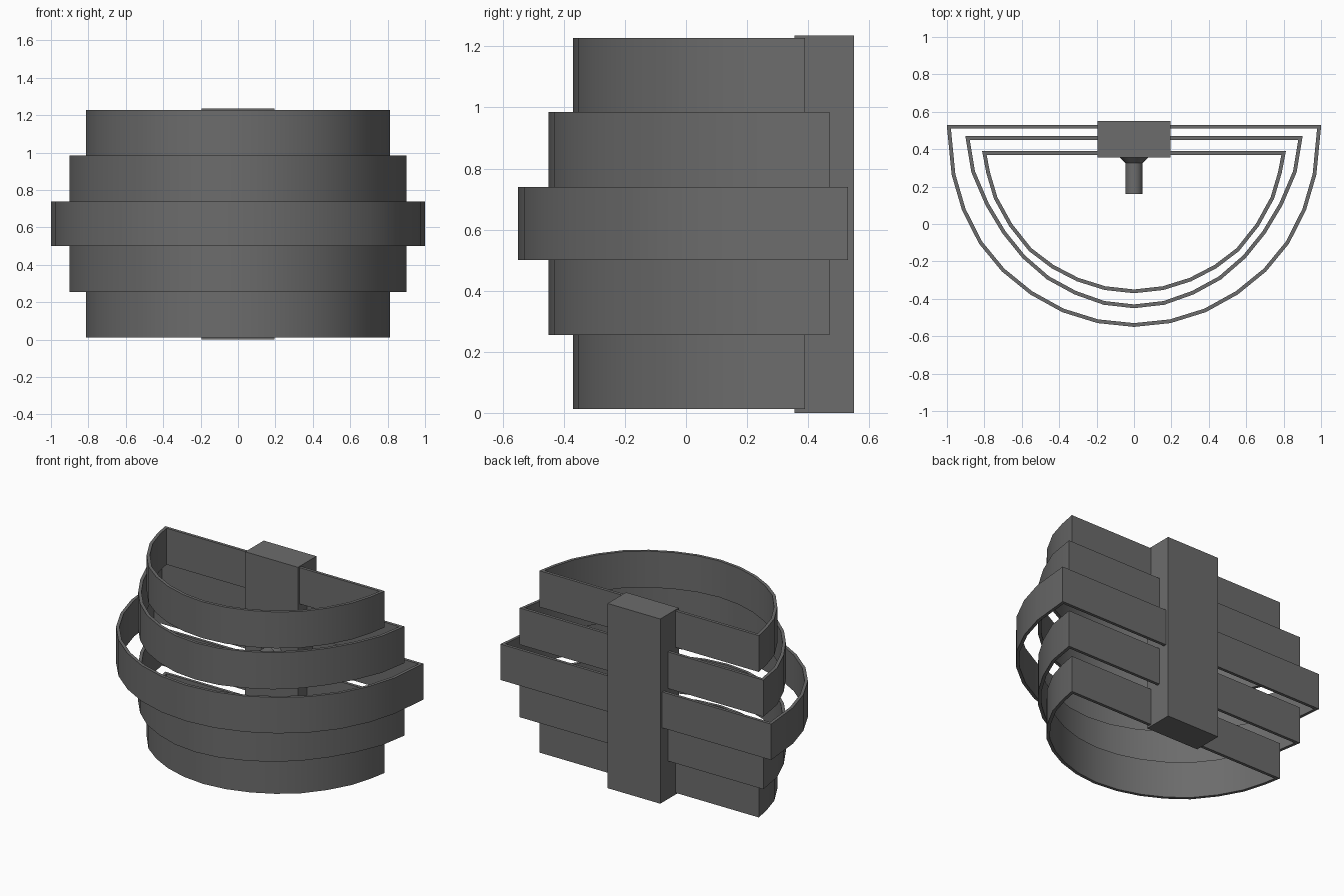
import bpy, bmesh, math
from mathutils import Vector

if "Cube" in bpy.data.objects:
    bpy.data.objects.remove(bpy.data.objects["Cube"])

mat = bpy.data.materials.new("dark grey metal")
mat.diffuse_color = (0.15, 0.15, 0.15, 1)
mat.use_nodes = True
mat.node_tree.nodes["Principled BSDF"].inputs["Base Color"].default_value = mat.diffuse_color
T = 0.01  # half the sheet thickness

# Right half of each D-shaped band's centreline, from front middle to back corner
INNER = [(0, -.36), (.155, -.343), (.302, -.297), (.435, -.228), (.555, -.137),
         (.66, -.005), (.74, .14), (.78, .275), (.80, .38)]
MIDDLE = [(0, -.44), (.16, -.422), (.315, -.367), (.46, -.288), (.59, -.175),
          (.695, -.045), (.785, .105), (.86, .28), (.89, .46)]
OUTER = [(0, -.54), (.193, -.52), (.38, -.462), (.55, -.368), (.70, -.246),
         (.82, -.1), (.91, .077), (.965, .265), (.99, .52)]


def finish(name, bm, smooth):
    bmesh.ops.recalc_face_normals(bm, faces=bm.faces)
    me = bpy.data.meshes.new(name)
    bm.to_mesh(me)
    bm.free()
    me.materials.append(mat)
    ob = bpy.data.objects.new(name, me)
    bpy.context.collection.objects.link(ob)
    if smooth:
        bpy.ops.object.select_all(action='DESELECT')
        ob.select_set(True)
        bpy.context.view_layer.objects.active = ob
        bpy.ops.object.shade_smooth_by_angle(angle=math.radians(30))
    return ob


def offset(loop, d):
    """Mitred offset of a closed anticlockwise loop, outwards for positive d."""
    out = []
    for i, p in enumerate(loop):
        a = (p - loop[i - 1]).normalized()
        b = (loop[(i + 1) % len(loop)] - p).normalized()
        na, nb = Vector((a.y, -a.x)), Vector((b.y, -b.x))
        out.append(p + (na + nb) * d / (1 + na.dot(nb)))
    return out


def band(name, half, z0, z1):
    """Closed D-shaped strip with open top and bottom."""
    loop = [Vector(p) for p in half] + [Vector((-x, y)) for x, y in half[:0:-1]]
    bm = bmesh.new()
    rings = []
    for d, z in ((T, z0), (T, z1), (-T, z1), (-T, z0)):
        rings.append([bm.verts.new((p.x, p.y, z)) for p in offset(loop, d)])
    n = len(loop)
    for k in range(4):
        a, b = rings[k], rings[(k + 1) % 4]
        for i in range(n):
            j = (i + 1) % n
            bm.faces.new((a[i], a[j], b[j], b[i]))
    finish(name, bm, True)


# Five stacked bands, widest in the middle
levels = [.012, .255, .50, .74, .985, 1.228]
bands = [("bottom_band", INNER), ("lower_band", MIDDLE), ("centre_band", OUTER),
         ("upper_band", MIDDLE), ("top_band", INNER)]
for (name, half), z0, z1 in zip(bands, levels, levels[1:]):
    band(name, half, z0, z1)

# Wall mount block
bm = bmesh.new()
bmesh.ops.create_cube(bm, size=1)
for v in bm.verts:
    v.co = (v.co.x * .39, .4525 + v.co.y * .195, .6175 + v.co.z * 1.235)
finish("wall_mount", bm, False)

# Bulb holder: flared collar and stem pointing forwards
bm = bmesh.new()
N = 16
rings = []
for y, r in ((.358, .08), (.325, .046), (.16, .046)):
    rings.append([bm.verts.new((r * math.cos(2 * math.pi * i / N), y,
                                .6175 + r * math.sin(2 * math.pi * i / N)))
                  for i in range(N)])
for a, b in zip(rings, rings[1:]):
    for i in range(N):
        bm.faces.new((a[i], a[(i + 1) % N], b[(i + 1) % N], b[i]))
bm.faces.new(rings[0])
bm.faces.new(rings[-1])
finish("bulb_holder", bm, True)
